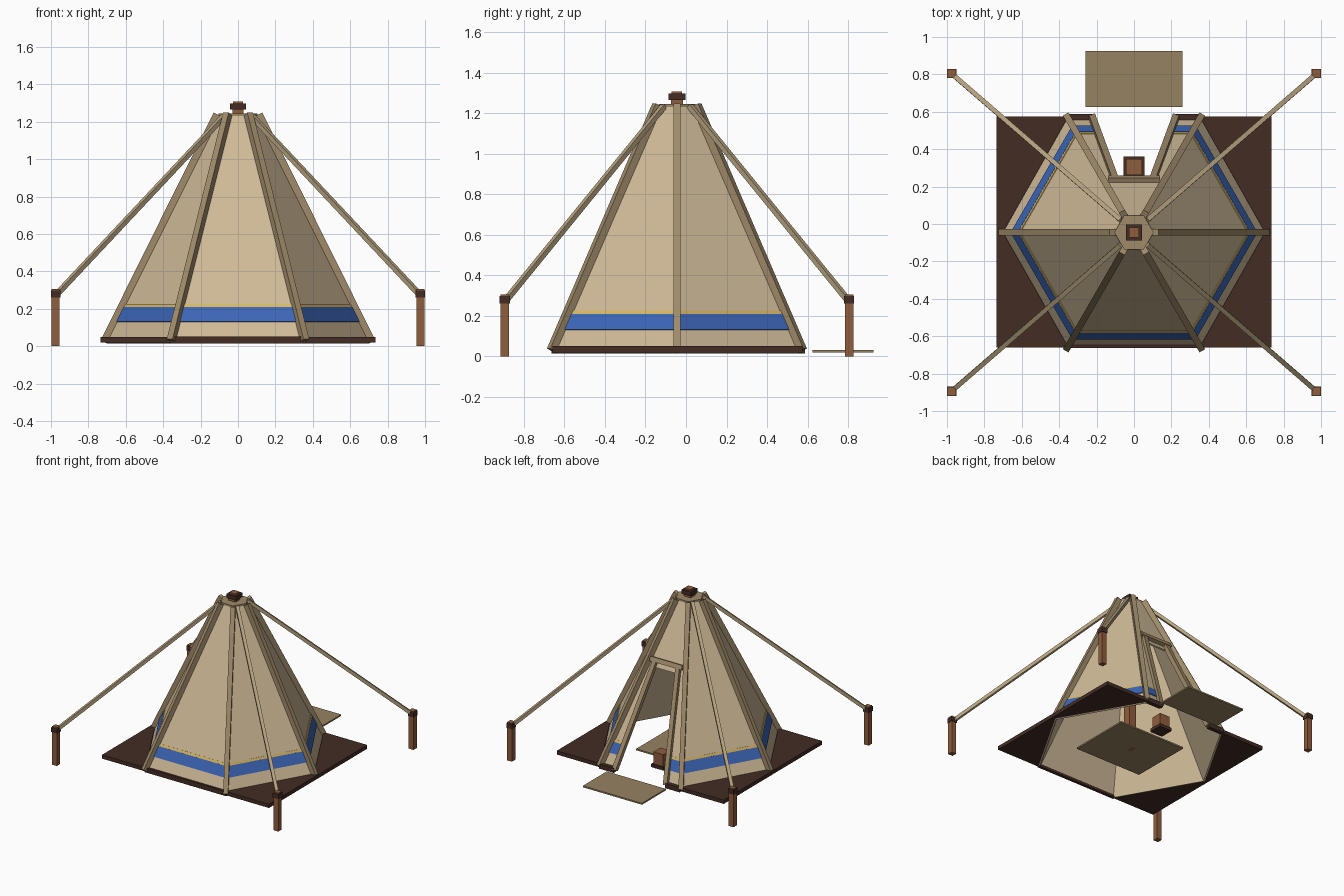
import bpy
from math import sin, cos, pi
from mathutils import Vector, Matrix

old = bpy.data.objects.get("Cube")
if old:
    bpy.data.objects.remove(old, do_unlink=True)


def material(name, code):
    def linear(c):
        return c / 12.92 if c <= 0.04045 else ((c + 0.055) / 1.055) ** 2.4
    rgba = [linear(int(code[i:i + 2], 16) / 255) for i in range(0, len(code), 2)] + [1]
    m = bpy.data.materials.new(name)
    m.use_nodes = True
    m.diffuse_color = rgba
    m.node_tree.nodes["Principled BSDF"].inputs["Base Color"].default_value = rgba
    return m


CLOTH = material("canvas", "D0BB98")
TAN = material("tan_wood", "A08B6A")
ROPE = material("rope", "B5A27F")
BLUE = material("blue_stripe", "3C66B8")
GOLD = material("gold_trim", "D9B968")
BROWN = material("brown_wood", "8F5D3D")
DARK = material("dark_wood", "432C24")
MAT = material("woven_mat", "968261")

CY = -0.045          # tent centre on y
DOOR = 0.18          # share of the back panel either side of the door


def prism(name, points, offset, mat):
    """Extrude a convex polygon along an offset vector."""
    pts = [Vector(p) for p in points]
    off = Vector(offset)
    n = len(pts)
    normal = (pts[1] - pts[0]).cross(pts[2] - pts[0])
    if normal.dot(off) < 0:
        pts.reverse()
    faces = [list(range(n))[::-1], list(range(n, 2 * n))]
    faces += [[i, (i + 1) % n, n + (i + 1) % n, n + i] for i in range(n)]
    mesh = bpy.data.meshes.new(name)
    mesh.from_pydata(pts + [p + off for p in pts], [], faces)
    mesh.materials.append(mat)
    ob = bpy.data.objects.new(name, mesh)
    bpy.context.collection.objects.link(ob)
    return ob


def box(name, x, y, z0, z1, hx, hy, mat):
    corners = [(x - hx, y - hy, z0), (x + hx, y - hy, z0),
               (x + hx, y + hy, z0), (x - hx, y + hy, z0)]
    return prism(name, corners, (0, 0, z1 - z0), mat)


def beam(name, a, b, side, width, depth, mat):
    """Rectangular bar from a to b, with its width along side."""
    a, b = Vector(a), Vector(b)
    axis = (b - a).normalized()
    s = Vector(side)
    s = (s - axis * s.dot(axis)).normalized()
    d = axis.cross(s) * depth / 2
    s = s * width / 2
    return prism(name, [a - s - d, a + s - d, a + s + d, a - s + d], b - a, mat)


def corner(i, z, out=0):
    r = 0.70 - 0.5 * (z - 0.04) + out
    return Vector((r * cos(i * pi / 3), CY + r * sin(i * pi / 3), z))


def on_panel(i, u, z):
    return corner(i, z).lerp(corner(i + 1, z), u)


def normal_of(i):
    a, b, c = corner(i, 0), corner(i + 1, 0), corner(i, 1)
    return (b - a).cross(c - a).normalized()


def patch(name, i, u0, u1, z0, z1, thickness, mat):
    """Slab lying on tent side i; positive thickness goes outwards."""
    quad = [on_panel(i, u0, z0), on_panel(i, u1, z0),
            on_panel(i, u1, z1), on_panel(i, u0, z1)]
    return prism(name, quad, normal_of(i) * thickness, mat)


# Canvas sides with stripes; side 1 at the back is split around the door
for i in range(6):
    spans = [(0, DOOR), (1 - DOOR, 1)] if i == 1 else [(0, 1)]
    for u0, u1 in spans:
        patch("canvas_side", i, u0, u1, 0.02, 0.76 if i == 1 else 1.24, -0.012, CLOTH)
        patch("blue_band", i, u0, u1, 0.13, 0.207, 0.005, BLUE)
        patch("gold_band", i, u0, u1, 0.207, 0.225, 0.004, GOLD)
patch("canvas_over_door", 1, 0, 1, 0.76, 1.24, -0.012, CLOTH)

# Ribs along the six corners
for i in range(6):
    tangent = (-sin(i * pi / 3), cos(i * pi / 3), 0)
    beam("rib", corner(i, 0.03, 0.008), corner(i, 1.24, 0.012), tangent, 0.035, 0.04, TAN)

# Door frame
out = normal_of(1) * 0.008
for u in (DOOR, 1 - DOOR):
    beam("door_jamb", on_panel(1, u, 0.03) + out, on_panel(1, u, 0.80) + out,
         (1, 0, 0), 0.035, 0.035, TAN)
mid = on_panel(1, 0.5, 0.81) + out
beam("door_lintel", mid - Vector((0.14, 0, 0)), mid + Vector((0.14, 0, 0)),
     normal_of(1), 0.04, 0.035, TAN)

# Crown, centre pole and finial
prism("crown", [corner(i, 1.23) for i in range(6)], (0, 0, 0.015), TAN)
box("centre_pole", 0, CY, 0.03, 1.27, 0.03, 0.03, BROWN)
box("pole_cap", 0, CY, 1.265, 1.297, 0.042, 0.042, DARK)
box("pole_tip", 0, CY, 1.297, 1.308, 0.026, 0.026, BROWN)

# Deck corners and sills, then posts with guy ropes
for sx in (-1, 1):
    for edge in (-0.66, 0.575):
        prism("deck_corner", [(sx * 0.735, edge, 0.02), (sx * 0.35, edge, 0.02),
                              (sx * 0.70, CY, 0.02), (sx * 0.735, CY, 0.02)],
              (0, 0, 0.03), DARK)
    box("door_sill", sx * 0.29, 0.572, 0.015, 0.052, 0.065, 0.016, DARK)
    for sy in (-1, 1):
        px, py = sx * 0.975, CY + sy * 0.85
        box("post", px, py, 0, 0.305, 0.021, 0.021, BROWN)
        box("post_collar", px, py, 0.26, 0.297, 0.025, 0.025, DARK)
        beam("guy_rope", (sx * 0.07, CY + sy * 0.065, 1.235),
             (px - sx * 0.008, py - sy * 0.008, 0.28), (-sy, sx, 0), 0.025, 0.025, ROPE)
box("front_sill", 0, -0.652, 0.015, 0.052, 0.36, 0.012, DARK)

# Mats and the small stool
box("inner_mat", 0, CY, 0.03, 0.042, 0.295, 0.25, MAT)
box("outer_mat", 0, 0.775, 0.02, 0.032, 0.26, 0.15, MAT)
box("stool_base", 0, 0.305, 0.02, 0.045, 0.055, 0.055, DARK)
box("stool", 0, 0.305, 0.045, 0.14, 0.043, 0.043, BROWN)
